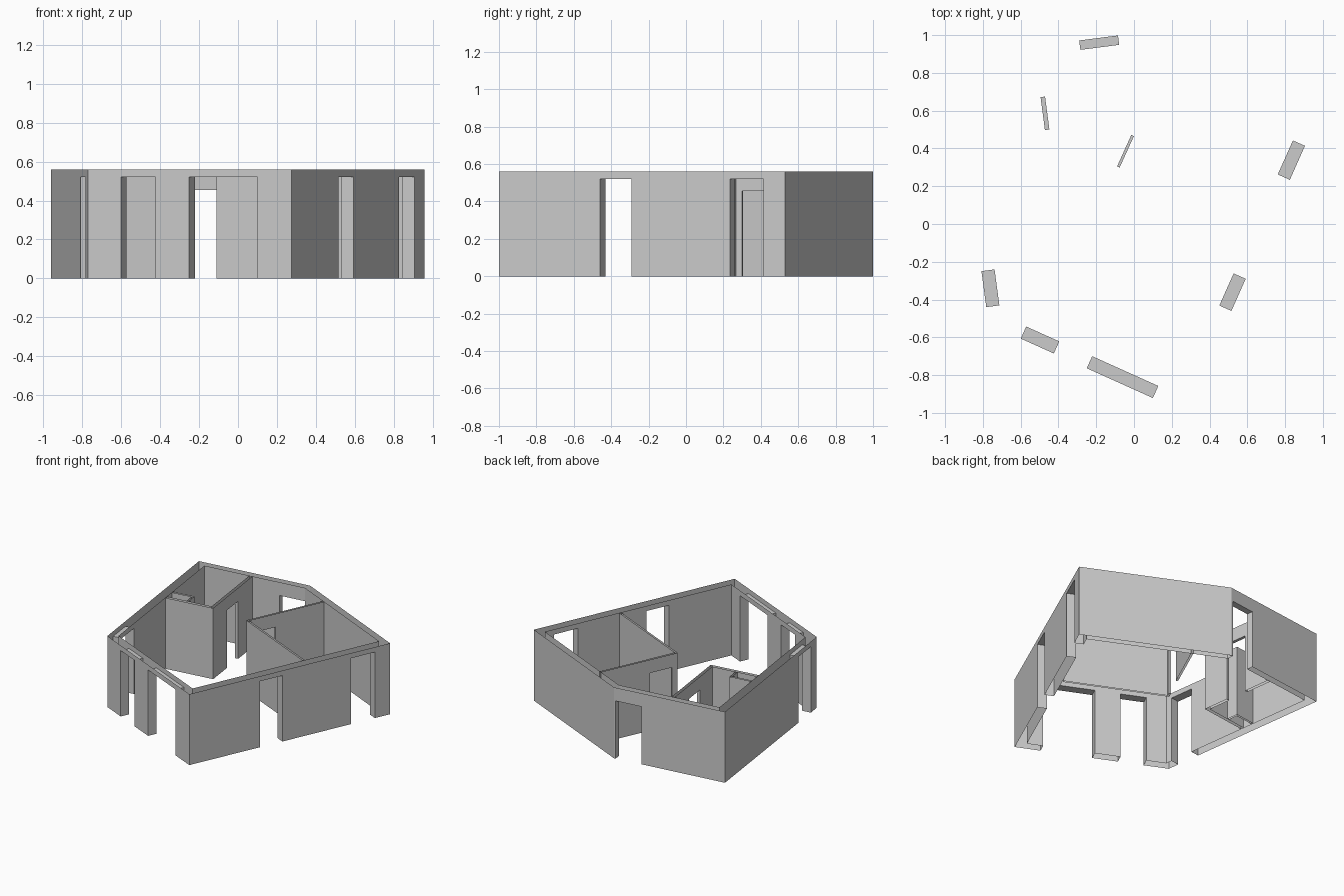
import bpy, bmesh
from mathutils import Vector

if "Cube" in bpy.data.objects:
    bpy.data.objects.remove(bpy.data.objects["Cube"], do_unlink=True)

HEIGHT = 0.56
TALL = 0.52    # window-door head height
LOW = 0.455    # plain door head height

plaster = bpy.data.materials.new("grey_plaster")
plaster.use_nodes = True
colour = (0.6, 0.6, 0.6, 1)
plaster.diffuse_color = colour
plaster.node_tree.nodes["Principled BSDF"].inputs["Base Color"].default_value = colour


def mitre(p, d0, t0, d1, t1):
    """Inner corner where two offset wall faces meet (inside is on the left)."""
    n0, n1 = Vector((-d0.y, d0.x)), Vector((-d1.y, d1.x))
    det = n0.x * n1.y - n0.y * n1.x
    return p + Vector((t0 * n1.y - t1 * n0.y, n0.x * t1 - n1.x * t0)) / det


def walls(name, points, thick, openings=(), closed=False):
    """Double-leaf walls, open at top and foot, with lined door openings.
    openings: (edge, start, end, head height), measured along the outer leaf."""
    pts = [Vector(p) for p in points]
    n = len(pts)
    edges = n if closed else n - 1
    dirs = [(pts[(i + 1) % n] - pts[i]).normalized() for i in range(edges)]

    # Inner leaf corners
    inner = []
    for i, p in enumerate(pts):
        if closed or 0 < i < n - 1:
            inner.append(mitre(p, dirs[i - 1], thick[i - 1], dirs[i], thick[i]))
        else:
            k = min(i, edges - 1)
            inner.append(p + Vector((-dirs[k].y, dirs[k].x)) * thick[k])

    bm = bmesh.new()

    def quad(*corners):
        bm.faces.new([bm.verts.new((p.x, p.y, z)) for p, z in corners])

    def leaves(a, b, z):
        """Outer and inner face between two stations, from z to the wall top."""
        quad((a[0], z), (b[0], z), (b[0], HEIGHT), (a[0], HEIGHT))
        quad((b[1], z), (a[1], z), (a[1], HEIGHT), (b[1], HEIGHT))

    for e in range(edges):
        p, d = pts[e], dirs[e]
        side = Vector((-d.y, d.x)) * thick[e]
        here = (p, inner[e])
        for edge, start, end, head in sorted(openings):
            if edge != e:
                continue
            a = (p + d * start, p + d * start + side)
            b = (p + d * end, p + d * end + side)
            leaves(here, a, 0)
            leaves(a, b, head)
            # Jambs and soffit
            quad((a[0], 0), (a[1], 0), (a[1], head), (a[0], head))
            quad((b[1], 0), (b[0], 0), (b[0], head), (b[1], head))
            quad((a[0], head), (a[1], head), (b[1], head), (b[0], head))
            here = b
        leaves(here, (pts[(e + 1) % n], inner[(e + 1) % n]), 0)

    bmesh.ops.remove_doubles(bm, verts=bm.verts, dist=0.0005)
    mesh = bpy.data.meshes.new(name)
    bm.to_mesh(mesh)
    bm.free()
    mesh.materials.append(plaster)
    bpy.context.collection.objects.link(bpy.data.objects.new(name, mesh))


# Five-sided outer shell
walls("outer_walls",
      [(-0.77, -0.53), (0.275, -1), (0.957, 0.53), (-0.07, 1), (-0.96, 0.885)],
      [0.07, 0.07, 0.05, 0.05, 0.07],
      [(0, 0.187, 0.379, TALL), (0, 0.57, 0.954, TALL),
       (1, 0.591, 0.777, TALL), (1, 1.351, 1.548, TALL),
       (3, 0.015, 0.222, LOW), (4, 1.145, 1.337, TALL)],
      closed=True)

# Large corner room
walls("bedroom_partition", [(0.155, 0.845), (-0.11, 0.26), (0.61, -0.065)],
      [0.015, 0.015], [(0, 0.41, 0.593, LOW)])

# Small corner room
walls("bathroom_partition", [(-0.8, 0.238), (-0.42, 0.29), (-0.5, 0.895)],
      [0.024, 0.024], [(1, 0.212, 0.388, LOW)])

# Service shaft inside the small room
walls("service_shaft", [(-0.632, 0.285), (-0.645, 0.378), (-0.815, 0.355)],
      [0.015, 0.015])
